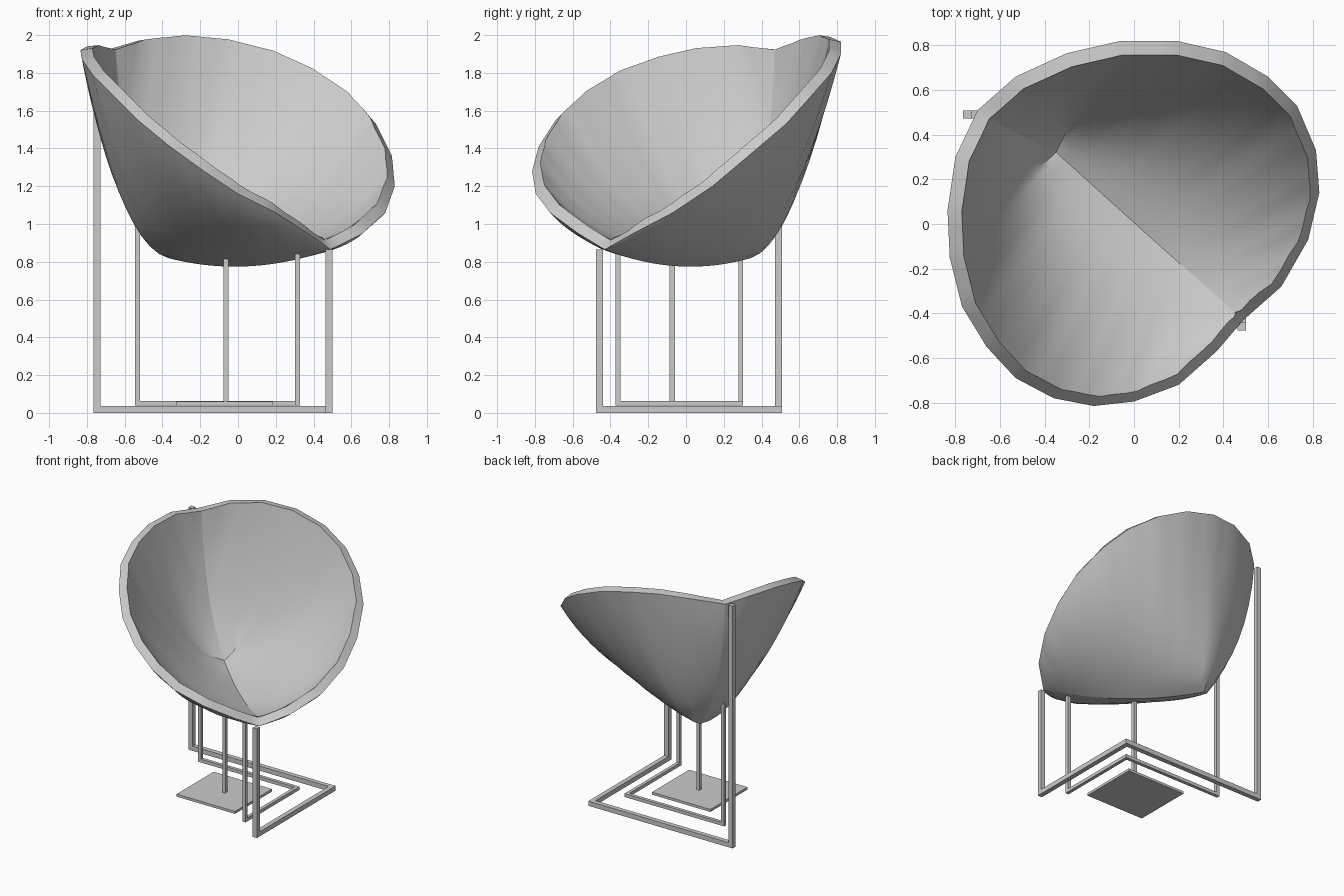
import bpy
import bmesh
from math import exp, radians
from mathutils import Vector

if "Cube" in bpy.data.objects:
    bpy.data.objects.remove(bpy.data.objects["Cube"], do_unlink=True)

grey = bpy.data.materials.new("light_grey")
grey.use_nodes = True
grey.diffuse_color = (0.6, 0.6, 0.6, 1)
grey.node_tree.nodes["Principled BSDF"].inputs["Base Color"].default_value = (0.6, 0.6, 0.6, 1)


def add_object(name, bm):
    mesh = bpy.data.meshes.new(name)
    bm.to_mesh(mesh)
    bm.free()
    mesh.materials.append(grey)
    obj = bpy.data.objects.new(name, mesh)
    bpy.context.collection.objects.link(obj)
    return obj


def add_box(name, low, high):
    bm = bmesh.new()
    bmesh.ops.create_cube(bm, size=1)
    low, high = Vector(low), Vector(high)
    for v in bm.verts:
        v.co = (low + high) / 2 + v.co * (high - low)
    return add_object(name, bm)


def bezier(a, b, c, t):
    return a * (1 - t) ** 2 + b * 2 * t * (1 - t) + c * t * t


def cubic(a, b, c, d, t):
    return bezier(a, b, c, t).lerp(bezier(b, c, d, t), t)


# Rim of the folded bowl: two arcs from the back notch to the front tip
BACK = Vector((-0.70, 0.51, 1.92))
FRONT = Vector((0.49, -0.43, 0.865))
HEEL = Vector((-0.37, 0.345, 0.82))
right_arc = [(-0.80, 0.30, 1.94), (-0.835, 0.06, 1.92), (-0.825, -0.15, 1.87),
             (-0.77, -0.37, 1.79), (-0.66, -0.55, 1.68), (-0.53, -0.69, 1.55),
             (-0.36, -0.78, 1.41), (-0.18, -0.815, 1.28), (0.0, -0.795, 1.16),
             (0.20, -0.72, 1.06), (0.37, -0.57, 0.95)]
left_arc = [(-0.53, 0.66, 1.97), (-0.30, 0.765, 1.99), (-0.06, 0.82, 1.965),
            (0.19, 0.82, 1.90), (0.41, 0.77, 1.80), (0.60, 0.66, 1.675),
            (0.73, 0.53, 1.53), (0.815, 0.33, 1.36), (0.83, 0.14, 1.2),
            (0.78, -0.07, 1.06), (0.66, -0.28, 0.95)]
SUB, ROWS, HEEL_COLUMN = 3, 12, 8
COLUMNS = SUB * (len(right_arc) + 1)


def fold_point(j):
    """Point on the fold: down the back to the heel, then along the keel."""
    if j <= HEEL_COLUMN:
        return bezier(BACK, Vector((-0.66, 0.485, 1.2)), HEEL, j / HEEL_COLUMN)
    t = (j - HEEL_COLUMN) / (COLUMNS - HEEL_COLUMN)
    return bezier(HEEL, Vector((0.05, -0.04, 0.71)), FRONT, t)


def add_half(bm, arc, fold):
    knots = [BACK] + [Vector(p) for p in arc] + [FRONT]
    rim = [a.lerp(b, k / SUB) for a, b in zip(knots, knots[1:]) for k in range(SUB)]
    rim.append(FRONT)
    columns = []
    for j, top in enumerate(rim):
        low = fold[j].co
        belly = ((top + low) / 2).lerp(Vector((top.x, top.y, low.z)), 0.35)
        upper, lower = top.lerp(belly, 2 / 3), low.lerp(belly, 2 / 3)
        # Fuller, flatter underside around the heel
        spread = 2.5 if j < HEEL_COLUMN else 9
        lower.z -= 0.18 * exp(-((j - HEEL_COLUMN) / spread) ** 2)
        column = [bm.verts.new(cubic(top, upper, lower, low, r / ROWS))
                  for r in range(ROWS)]
        columns.append(column + [fold[j]])
    for a, b in zip(columns, columns[1:]):
        for r in range(ROWS):
            bm.faces.new((a[r], a[r + 1], b[r + 1], b[r]))


# Bowl shell with a sharp fold, thickened inwards
bm = bmesh.new()
fold = [bm.verts.new(fold_point(j)) for j in range(COLUMNS + 1)]
add_half(bm, right_arc, fold)
add_half(bm, left_arc, fold)
for a, b in zip(fold, fold[1:]):
    bm.edges.get((a, b)).smooth = False
bmesh.ops.remove_doubles(bm, verts=bm.verts, dist=0.0005)
bmesh.ops.recalc_face_normals(bm, faces=bm.faces)
if sum(f.normal.z * f.calc_area() for f in bm.faces) > 0:
    bmesh.ops.reverse_faces(bm, faces=bm.faces)
bowl = add_object("bowl_seat", bm)
solid = bowl.modifiers.new("thickness", "SOLIDIFY")
solid.thickness = 0.065
solid.offset = -1
solid.use_quality_normals = True
bpy.ops.object.select_all(action="DESELECT")
bpy.context.view_layer.objects.active = bowl
bowl.select_set(True)
bpy.ops.object.modifier_apply(modifier=solid.name)
bpy.ops.object.shade_smooth_by_angle(angle=radians(40), keep_sharp_edges=True)


# L-shaped frames: two floor bars meeting at a corner, with a leg at each end
def add_frame(name, back, front, width, z, bar, back_top, front_top):
    h = width / 2
    (bx, by), (fx, fy) = back, front
    add_box(name + "_rear_bar", (bx - h, by - h, z), (fx + h, by + h, z + bar))
    add_box(name + "_side_bar", (fx - h, fy - h, z), (fx + h, by - h, z + bar))
    add_box(name + "_back_leg", (bx - h, by - h, z), (bx + h, by + h, back_top))
    add_box(name + "_front_leg", (fx - h, fy - h, z), (fx + h, fy + h, front_top))


add_frame("outer_frame", (-0.747, 0.49), (0.482, -0.459), 0.037, 0, 0.037, 1.92, 0.865)
add_frame("inner_frame", (-0.533, 0.29), (0.315, -0.36), 0.026, 0.038, 0.026, 1.1, 0.84)

# Centre post and its floor plate
add_box("centre_post", (-0.077, -0.087, 0.04), (-0.05, -0.057, 0.815))
add_box("floor_plate", (-0.327, -0.302, 0.04), (0.185, 0.162, 0.06))
